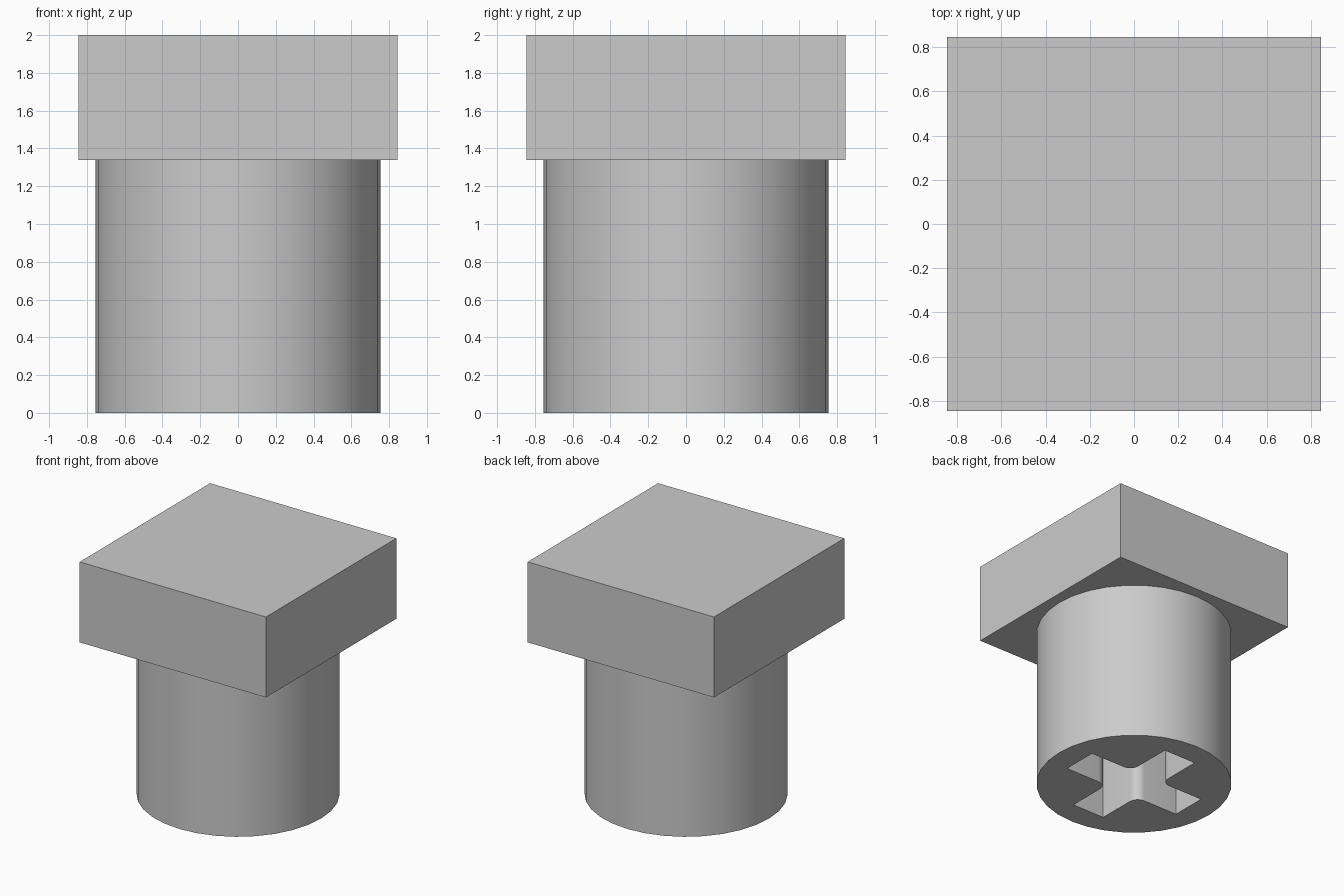
import bpy
from math import sin, cos, pi, radians

cube = bpy.data.objects.get("Cube")
if cube:
    bpy.data.objects.remove(cube, do_unlink=True)

HEAD_WIDTH, STEM_RADIUS = 1.69, 0.755
STEM_TOP, TOTAL = 1.34, 2.0
ARM_REACH, ARM_HALF, ROUND = 0.55, 0.15, 0.08

grey = bpy.data.materials.new("plain grey")
grey.use_nodes = True
colour = (0.6, 0.6, 0.6, 1)
grey.diffuse_color = colour
grey.node_tree.nodes["Principled BSDF"].inputs["Base Color"].default_value = colour


def arc(cx, cy, r, start, sweep, steps):
    return [(cx + r * cos(start + sweep * i / steps),
             cy + r * sin(start + sweep * i / steps)) for i in range(steps + 1)]


def add_outline(curve, points):
    spline = curve.splines.new('POLY')
    spline.points.add(len(points) - 1)
    for p, (x, y) in zip(spline.points, points):
        p.co = (x, y, 0, 1)
    spline.use_cyclic_u = True


# Square head
bpy.ops.mesh.primitive_cube_add(size=1, location=(0, 0, (STEM_TOP + TOTAL) / 2))
head = bpy.context.object
head.name = "square_head"
head.scale = (HEAD_WIDTH, HEAD_WIDTH, TOTAL - STEM_TOP)
bpy.ops.object.transform_apply(location=False, rotation=False, scale=True)
head.data.materials.append(grey)

# Cross-shaped socket outline: one arm end and one rounded inner corner per quarter
centre = ARM_HALF + ROUND
quarter = [(ARM_REACH, -ARM_HALF), (ARM_REACH, ARM_HALF)]
quarter += arc(centre, centre, ROUND, 1.5 * pi, -pi / 2, 6)
cross = []
for k in range(4):
    c, s = cos(k * pi / 2), sin(k * pi / 2)
    cross += [(x * c - y * s, x * s + y * c) for x, y in quarter]

# Round stem with the socket running up to the head
profile = bpy.data.curves.new("round_stem", 'CURVE')
profile.dimensions = '2D'
profile.fill_mode = 'BOTH'
profile.extrude = STEM_TOP / 2
add_outline(profile, arc(0, 0, STEM_RADIUS, 0, 2 * pi, 32)[:-1])
add_outline(profile, cross)
stem = bpy.data.objects.new("round_stem", profile)
stem.location.z = STEM_TOP / 2
bpy.context.collection.objects.link(stem)

bpy.ops.object.select_all(action='DESELECT')
stem.select_set(True)
bpy.context.view_layer.objects.active = stem
bpy.ops.object.convert(target='MESH')
stem = bpy.context.object
stem.data.materials.clear()
stem.data.materials.append(grey)

# Join the caps to the walls and tidy the normals
bpy.ops.object.mode_set(mode='EDIT')
bpy.ops.mesh.select_all(action='SELECT')
bpy.ops.mesh.remove_doubles(threshold=0.0005)
bpy.ops.mesh.normals_make_consistent(inside=False)
bpy.ops.object.mode_set(mode='OBJECT')
bpy.ops.object.shade_smooth_by_angle(angle=radians(30))
